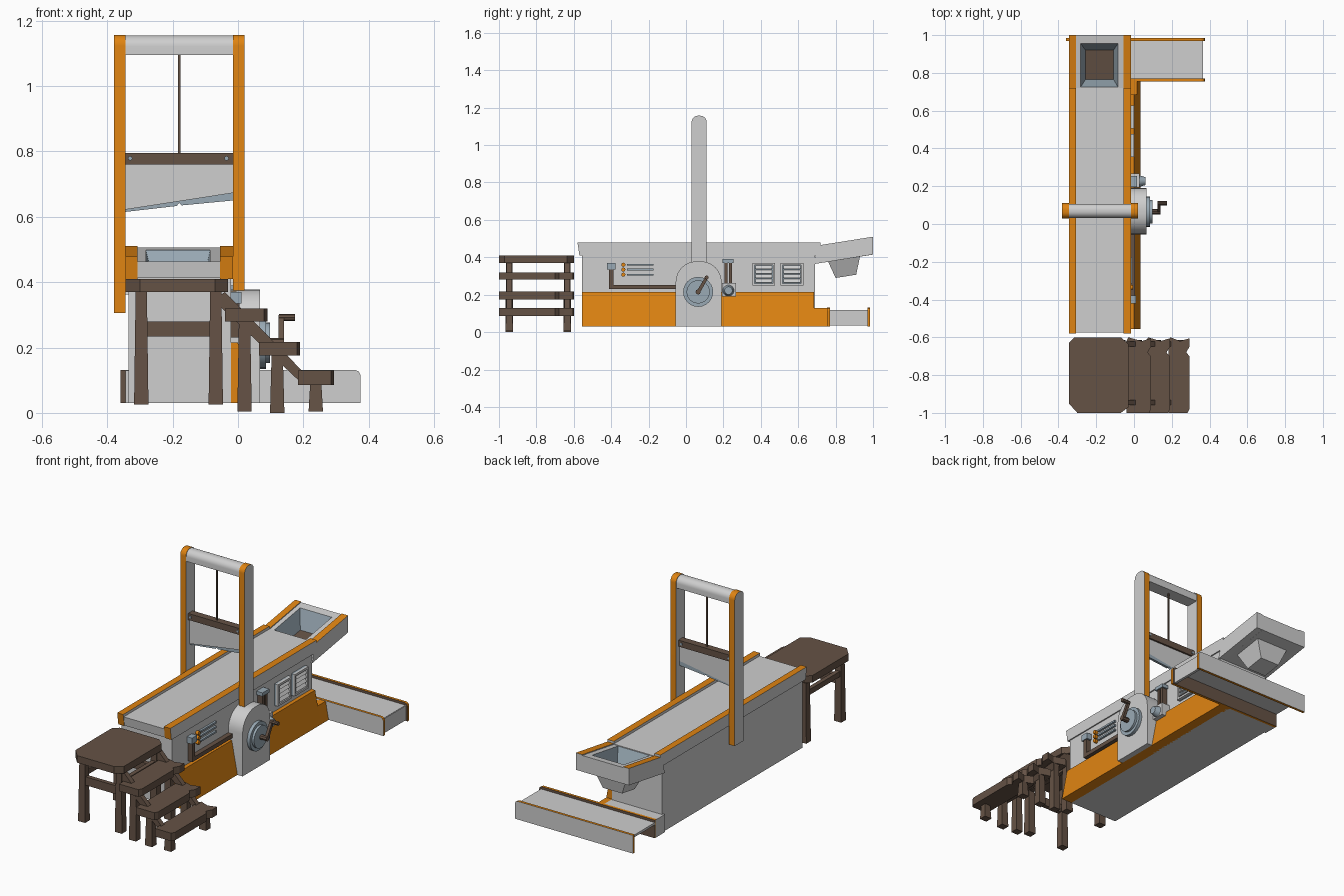
import bpy, bmesh, math
from mathutils import Vector

cube = bpy.data.objects.get("Cube")
if cube:
    bpy.data.objects.remove(cube, do_unlink=True)


def material(name, rgb):
    m = bpy.data.materials.new(name)
    m.use_nodes = True
    m.diffuse_color = (*rgb, 1)
    m.node_tree.nodes["Principled BSDF"].inputs["Base Color"].default_value = (*rgb, 1)
    return m


GREY = material("light grey", (0.62, 0.62, 0.62))
ORANGE = material("orange", (0.74, 0.23, 0.006))
BROWN = material("dark wood", (0.13, 0.085, 0.06))
STEEL = material("blue steel", (0.32, 0.40, 0.46))


def finish(name, bm, mats, rule=None, smooth=False):
    """Turn a bmesh into an object; rule(normal, centre) picks the material slot."""
    bmesh.ops.recalc_face_normals(bm, faces=bm.faces)
    bm.normal_update()
    if rule:
        for f in bm.faces:
            f.material_index = int(rule(f.normal, f.calc_center_median()))
    mesh = bpy.data.meshes.new(name)
    bm.to_mesh(mesh)
    bm.free()
    for m in mats:
        mesh.materials.append(m)
    ob = bpy.data.objects.new(name, mesh)
    bpy.context.collection.objects.link(ob)
    if smooth:
        bpy.ops.object.select_all(action='DESELECT')
        ob.select_set(True)
        bpy.context.view_layer.objects.active = ob
        bpy.ops.object.shade_smooth_by_angle(angle=math.radians(35))
    return ob


def loft(name, rings, mats, rule=None, smooth=False):
    """Skin a list of equal-length point rings and cap both ends."""
    bm = bmesh.new()
    loops = [[bm.verts.new(p) for p in r] for r in rings]
    n = len(loops[0])
    for a, b in zip(loops, loops[1:]):
        for i in range(n):
            bm.faces.new((a[i], a[(i + 1) % n], b[(i + 1) % n], b[i]))
    bm.faces.new(loops[0])
    bm.faces.new(loops[-1])
    return finish(name, bm, mats, rule, smooth)


def prism(name, axis, pts, a, b, *mats, rule=None, smooth=False, scale=1):
    """Extrude a 2D outline from a to b along an axis, optionally tapering."""
    cu = sum(p[0] for p in pts) / len(pts)
    cv = sum(p[1] for p in pts) / len(pts)
    place = {'x': lambda u, v, w: (w, u, v),
             'y': lambda u, v, w: (u, w, v),
             'z': lambda u, v, w: (u, v, w)}[axis]
    rings = [[place(cu + (u - cu) * s, cv + (v - cv) * s, w) for u, v in pts]
             for w, s in ((a, 1), (b, scale))]
    return loft(name, rings, mats, rule, smooth)


def rect(u0, u1, v0, v1):
    return [(u0, v0), (u1, v0), (u1, v1), (u0, v1)]


def box(name, x0, x1, y0, y1, z0, z1, *mats, **kw):
    return prism(name, 'z', rect(x0, x1, y0, y1), z0, z1, *mats, **kw)


def disc(u, v, r, n=24):
    return [(u + r * math.cos(i * math.tau / n), v + r * math.sin(i * math.tau / n))
            for i in range(n)]


def arch(u0, u1, v0, v1, r, n=8):
    """Rectangle with its two upper corners rounded."""
    pts = [(u0, v0), (u1, v0)]
    for cx, start in ((u1 - r, 0), (u0 + r, math.pi / 2)):
        for i in range(n + 1):
            t = start + i * math.pi / 2 / n
            pts.append((cx + r * math.cos(t), v1 - r + r * math.sin(t)))
    return pts


# Machine body and flared base skirt
box("body", -0.335, -0.022, -0.555, 0.69, 0.03, 0.42, GREY)
box("body_rear_foot", -0.345, -0.02, 0.68, 0.765, 0.03, 0.13, GREY)
prism("base_skirt", 'y', [(-0.03, 0.03), (0.035, 0.03), (0, 0.215), (-0.03, 0.215)],
      -0.555, 0.685, ORANGE)
prism("base_skirt_rear", 'y', [(-0.03, 0.03), (0.035, 0.03), (0.016, 0.13), (-0.03, 0.13)],
      0.68, 0.765, ORANGE)

# Table bed with raised edge rails, then the tilted tray behind it
bed_side = [(-0.58, 0.478), (-0.57, 0.41), (0.72, 0.41), (0.72, 0.478)]
prism("table_bed", 'x', [(-0.575, 0.463), (-0.568, 0.412), (0.72, 0.412), (0.72, 0.463)],
      -0.312, -0.05, GREY)
tray_side = [(0.68, 0.363), (1.0, 0.415), (1.0, 0.51), (0.71, 0.464)]
for side, x0, x1 in (("left", -0.055, -0.015), ("right", -0.345, -0.308)):
    prism(side + "_table_rail", 'x', bed_side, x0, x1, GREY, ORANGE,
          rule=lambda n, c: n.z > 0.5 or n.y < -0.5)
    prism(side + "_tray_rail", 'x', tray_side, x0, x1, GREY, ORANGE,
          rule=lambda n, c: n.z > 0.5)


def tray_ring(x0, x1, y0, y1, z):
    return [(x, y, z + 0.16 * (y - 0.71)) for x, y in
            ((x0, y0), (x1, y0), (x1, y1), (x0, y1))]


loft("tray_hopper",
     [tray_ring(-0.18, -0.17, 0.84, 0.85, 0.275), tray_ring(-0.24, -0.12, 0.80, 0.91, 0.275),
      tray_ring(-0.28, -0.08, 0.76, 0.93, 0.368), tray_ring(-0.31, -0.053, 0.69, 1.0, 0.368),
      tray_ring(-0.31, -0.053, 0.70, 1.0, 0.459), tray_ring(-0.282, -0.085, 0.725, 0.955, 0.459),
      tray_ring(-0.257, -0.108, 0.765, 0.92, 0.36)], [GREY, STEEL, BROWN],
     rule=lambda n, c: 0 if n.z < 0 or abs(c.x + 0.18) > 0.11 or c.y > 0.95 or c.y < 0.73
     else (2 if n.z > 0.95 and c.z < 0.42 else int(c.z < 0.46)))

# Tall frame: two posts, round top bar
for side, x0, x1 in (("left", -0.015, 0.02), ("right", -0.38, -0.345)):
    prism(side + "_post", 'x', arch(0.03, 0.11, 0.305, 1.157, 0.034), x0, x1,
          GREY, ORANGE, rule=lambda n, c: abs(n.x) < 0.5, smooth=True)
prism("top_bar", 'x', arch(0.033, 0.107, 1.095, 1.155, 0.034), -0.346, -0.014, GREY, smooth=True)

# Hanging blade
box("rope", -0.184, -0.176, 0.066, 0.074, 0.79, 1.1, BROWN)
box("blade_beam", -0.345, -0.015, 0.05, 0.09, 0.76, 0.796, BROWN)
for x in (-0.33, -0.035):
    prism("beam_bolt", 'y', disc(x, 0.779, 0.007, 8), 0.045, 0.095, STEEL)
prism("blade", 'y', [(-0.345, 0.762), (-0.015, 0.762), (-0.015, 0.673), (-0.345, 0.622)],
      0.06, 0.08, GREY)
prism("blade_edge", 'y', [(-0.345, 0.624), (-0.015, 0.675), (-0.015, 0.65), (-0.172, 0.635),
                          (-0.18, 0.642), (-0.188, 0.633), (-0.345, 0.615)], 0.066, 0.08, STEEL)

# Crank casing, wheel and handle
prism("crank_casing", 'x', arch(-0.055, 0.19, 0.03, 0.378, 0.11), -0.025, 0.067, GREY, smooth=True)
prism("wheel_rim", 'x', disc(0.065, 0.215, 0.08), 0.06, 0.085, STEEL, smooth=True)
prism("wheel_hub", 'x', disc(0.065, 0.215, 0.062), 0.08, 0.098, STEEL, smooth=True)
prism("crank_shaft", 'x', disc(0.065, 0.215, 0.014, 8), 0.09, 0.14, BROWN)
prism("crank_arm", 'x', [(0.055, 0.215), (0.073, 0.208), (0.12, 0.292), (0.106, 0.3)],
      0.124, 0.14, BROWN)
prism("crank_handle", 'x', disc(0.11, 0.292, 0.011, 8), 0.125, 0.175, BROWN)

# Side panel: bent pipe, buttons and bars
prism("bent_pipe", 'x', [(-0.412, 0.36), (-0.412, 0.23), (-0.05, 0.23), (-0.05, 0.253),
                         (-0.388, 0.253), (-0.388, 0.36)], -0.025, 0.005, BROWN)
box("pipe_bracket", -0.025, 0.01, -0.422, -0.378, 0.335, 0.37, STEEL)
for z in (0.36, 0.334, 0.307):
    prism("button", 'x', disc(-0.335, z, 0.011, 12), -0.025, -0.005, ORANGE)
    box("indicator_bar", -0.025, -0.01, -0.315, -0.175, z - 0.005, z + 0.005, STEEL)

# Twin pipes and gauge
for y in (0.213, 0.238):
    box("gauge_pipe", -0.025, 0.01, y - 0.008, y + 0.008, 0.25, 0.385, BROWN)
box("gauge_clamp", -0.025, 0.016, 0.195, 0.255, 0.37, 0.39, STEEL)
box("gauge_box", -0.025, 0.03, 0.193, 0.267, 0.19, 0.262, GREY)
prism("gauge_dial", 'x', disc(0.227, 0.222, 0.03, 16), 0.03, 0.06, STEEL, smooth=True, scale=0.7)

# Two louvred vents
for y in (0.355, 0.505):
    box("vent_back", -0.025, -0.012, y, y + 0.122, 0.248, 0.37, STEEL)
    for y0 in (y, y + 0.11):
        box("vent_side", -0.025, 0, y0, y0 + 0.012, 0.248, 0.37, GREY)
    for z in (0.248, 0.358):
        box("vent_end", -0.025, 0, y, y + 0.122, z, z + 0.012, GREY)
    for i in range(4):
        z = 0.266 + i * 0.024
        prism("vent_slat", 'y', [(-0.02, z), (0, z), (-0.012, z + 0.017), (-0.02, z + 0.017)],
              y + 0.016, y + 0.106, GREY)

# Output conveyor: two edged walls, belt folded down at the outer end
for name, y0, y1, x0, inward in (("front", 0.755, 0.77, -0.345, 1), ("rear", 0.97, 0.985, -0.36, -1)):
    outline = [(x0, 0.03), (0.375, 0.03), (0.375, 0.115), (0.37, 0.126), (0.358, 0.132), (x0, 0.132)]
    prism(name + "_conveyor_wall", 'y', outline, y0, y1, GREY, ORANGE, BROWN,
          rule=lambda n, c: 1 if abs(n.y) < 0.5 else 2 * (n.y * inward > 0))
box("conveyor_belt", -0.345, 0.362, 0.768, 0.972, 0.105, 0.118, GREY)
box("conveyor_end", 0.35, 0.365, 0.768, 0.972, 0.035, 0.116, GREY)

# Wooden platform with chipped edges
prism("platform", 'z', [(-0.345, -0.95), (-0.3, -1), (-0.07, -1), (-0.03, -0.97), (-0.03, -0.635),
                        (-0.07, -0.6), (-0.315, -0.6), (-0.345, -0.63)], 0.37, 0.41, BROWN)

# Steps: left edge, right edge, bottom, top
for i, (x0, x1, z0, z1) in enumerate(((-0.04, 0.09, 0.28, 0.32), (0.065, 0.19, 0.175, 0.217),
                                      (0.183, 0.294, 0.085, 0.13))):
    prism("step_%d" % (i + 1), 'z',
          [(x0, -1), (x1 - 0.01, -1), (x1, -0.98), (x1, -0.7), (x1 - 0.018, -0.68),
           (x1, -0.65), (x1, -0.605), (x1 - 0.05, -0.62), (x0 + 0.01, -0.6), (x0, -0.62)],
          z0, z1, BROWN)

# Legs, braces and stair stringers on both sides
for y in (-0.945, -0.635):
    for x, z0, z1 in ((-0.296, 0.025, 0.375), (-0.068, 0.025, 0.375), (0.02, 0.005, 0.29),
                      (0.12, 0, 0.18), (0.238, 0.005, 0.09)):
        box("leg", x - 0.022, x + 0.022, y - 0.021, y + 0.021, z0, z1, BROWN, scale=0.78)
    box("cross_brace", -0.29, -0.07, y - 0.012, y + 0.012, 0.233, 0.28, BROWN)
    prism("stringer", 'y', [(-0.075, 0.345), (0.19, 0.095), (0.2, 0.125), (-0.04, 0.37)],
          y - 0.014, y + 0.014, BROWN)
for x in (-0.296, -0.068):
    box("long_brace", x - 0.012, x + 0.012, -0.945, -0.635, 0.28, 0.31, BROWN)
